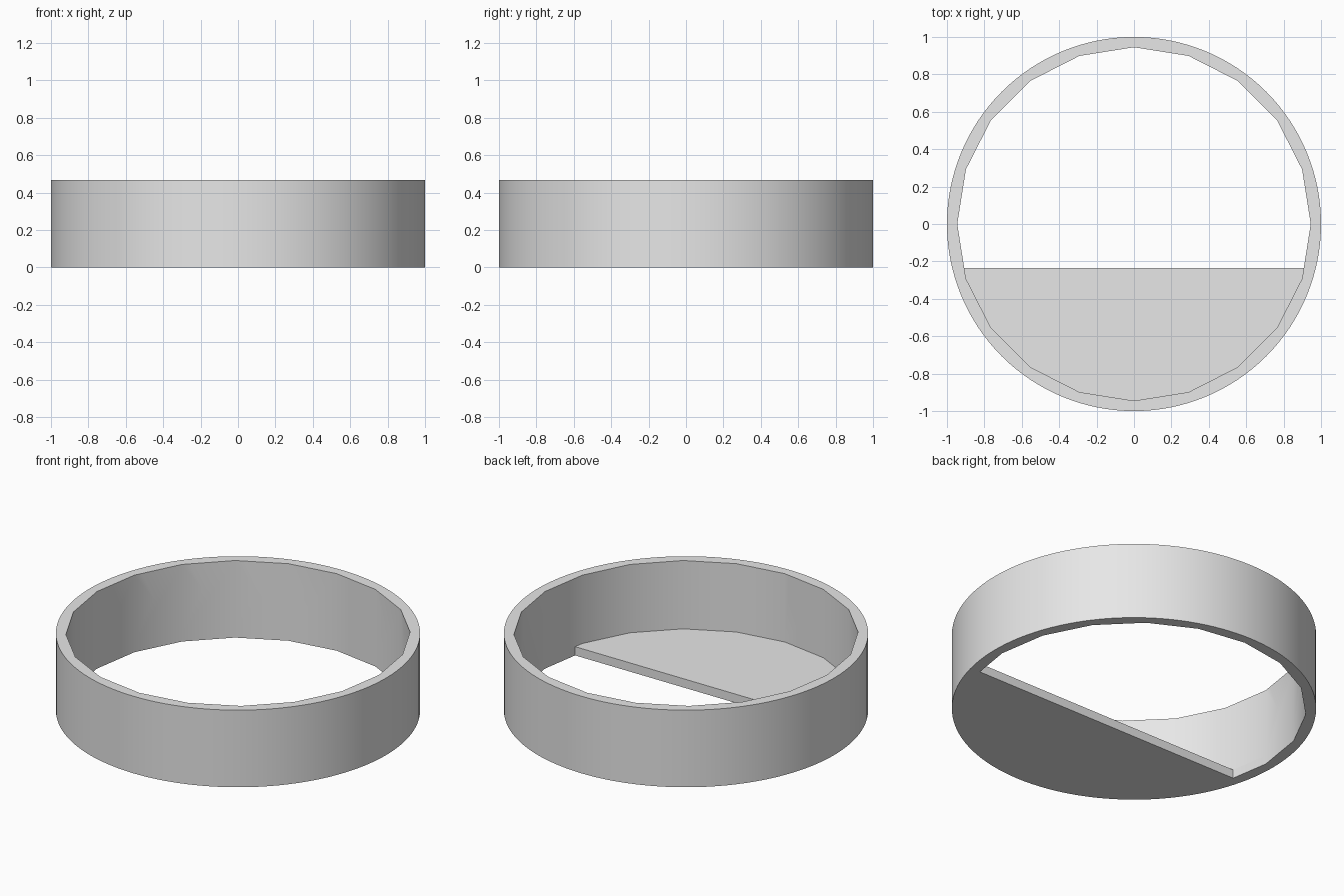
import bpy, bmesh, math
from mathutils import Matrix

cube = bpy.data.objects.get("Cube")
if cube:
    bpy.data.objects.remove(cube)

HEIGHT = 0.467
FLOOR = 0.053
FLOOR_EDGE = -0.235

grey = bpy.data.materials.new("light grey")
grey.use_nodes = True
grey.diffuse_color = (0.8, 0.8, 0.8, 1)
grey.node_tree.nodes["Principled BSDF"].inputs["Base Color"].default_value = (0.8, 0.8, 0.8, 1)


def prism(name, sides, radius, bottom, top, cut_y=None):
    """Upright prism with a corner on +x, optionally kept only behind cut_y."""
    bm = bmesh.new()
    bmesh.ops.create_circle(bm, cap_ends=True, segments=sides, radius=radius,
                            matrix=Matrix.Translation((0, 0, bottom)))
    # turn so that a corner lies on each axis
    base = bm.faces[:]
    if cut_y is not None:
        bmesh.ops.bisect_plane(bm, geom=bm.verts[:] + bm.edges[:] + base,
                               plane_co=(0, cut_y, 0), plane_no=(0, -1, 0),
                               clear_outer=True)
    extruded = bmesh.ops.extrude_face_region(bm, geom=bm.faces[:], use_keep_orig=True)
    bmesh.ops.translate(bm, vec=(0, 0, top - bottom),
                        verts=[v for v in extruded["geom"] if isinstance(v, bmesh.types.BMVert)])
    bmesh.ops.recalc_face_normals(bm, faces=bm.faces[:])
    mesh = bpy.data.meshes.new(name)
    bm.to_mesh(mesh)
    bm.free()
    mesh.materials.append(grey)
    obj = bpy.data.objects.new(name, mesh)
    bpy.context.collection.objects.link(obj)
    return obj


# Round outer body
ring = prism("ring_with_half_floor", 128, 1.0, 0, HEIGHT)

# Hollow above the floor, then the opening behind the floor's straight edge
cutters = [
    prism("hollow_cutter", 20, 0.945, FLOOR, HEIGHT + 0.1),
    prism("opening_cutter", 20, 0.945, -0.1, HEIGHT + 0.1, FLOOR_EDGE),
]
bpy.ops.object.select_all(action="DESELECT")
bpy.context.view_layer.objects.active = ring
ring.select_set(True)
for cutter in cutters:
    cutter.hide_render = True
    cut = ring.modifiers.new(cutter.name, "BOOLEAN")
    cut.operation = "DIFFERENCE"
    cut.solver = "EXACT"
    cut.object = cutter
    bpy.ops.object.modifier_apply(modifier=cut.name)
    bpy.data.objects.remove(cutter)

# Smooth walls with crisp rims
bpy.ops.object.shade_smooth_by_angle(angle=math.radians(30))
